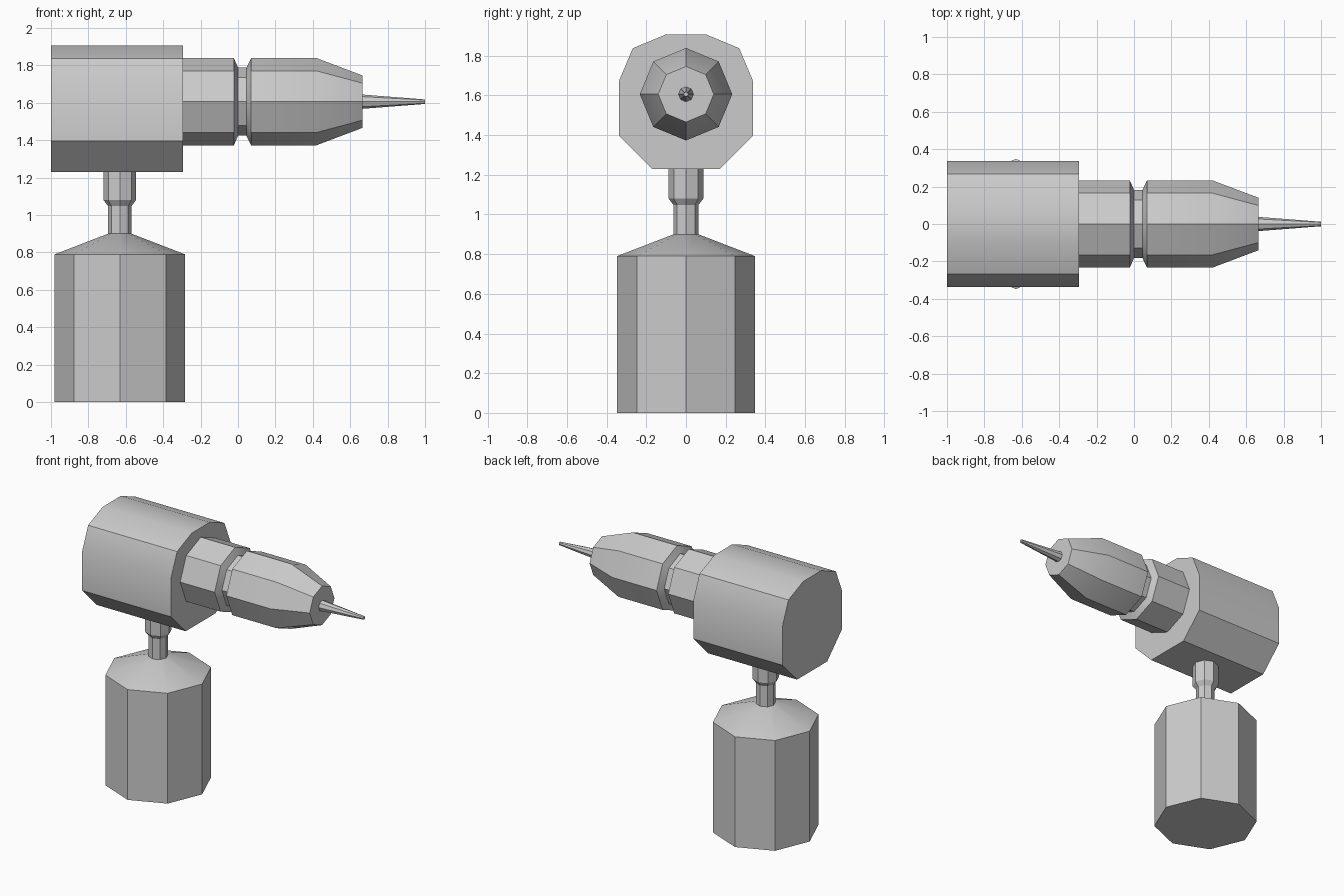
import bpy, bmesh
from math import cos, sin, pi, radians
from mathutils import Vector

if "Cube" in bpy.data.objects:
    bpy.data.objects.remove(bpy.data.objects["Cube"])


def loft(name, rings):
    """Skin a list of equal-length point rings and cap both ends."""
    bm = bmesh.new()
    loops = [[bm.verts.new(p) for p in ring] for ring in rings]
    n = len(loops[0])
    for a, b in zip(loops, loops[1:]):
        for i in range(n):
            j = (i + 1) % n
            bm.faces.new((a[i], a[j], b[j], b[i]))
    bm.faces.new(loops[0])
    bm.faces.new(loops[-1])
    bmesh.ops.recalc_face_normals(bm, faces=bm.faces)
    me = bpy.data.meshes.new(name)
    bm.to_mesh(me)
    bm.free()
    ob = bpy.data.objects.new(name, me)
    bpy.context.collection.objects.link(ob)
    bpy.ops.object.select_all(action='DESELECT')
    ob.select_set(True)
    bpy.context.view_layer.objects.active = ob
    bpy.ops.object.shade_smooth_by_angle(angle=radians(30))
    return ob


def lathe(name, profile, origin, u, v, axis, sides=8):
    """Turn (radius, distance along axis) pairs into a faceted solid."""
    o, u, v, axis = map(Vector, (origin, u, v, axis))
    return loft(name, [[o + axis * d + r * (u * cos(2 * pi * i / sides) + v * sin(2 * pi * i / sides))
                        for i in range(sides)] for r, d in profile])


X, Y, Z = (1, 0, 0), (0, 1, 0), (0, 0, 1)
BARREL = (0, 0, 1.606)
TANK = (-0.632, 0, 0)

# main housing: mirrored half section extruded along x
half = [(0.17, 1.23), (0.337, 1.397), (0.337, 1.675), (0.268, 1.838), (0.102, 1.907)]
section = half + [(-y, z) for y, z in reversed(half)]
loft("housing", [[(x, y, z) for y, z in section] for x in (-1.0, -0.295)])

# grooved nose and needle tip along x
lathe("nose", [(0.233, -0.295), (0.233, -0.022), (0.182, 0.0), (0.182, 0.045),
               (0.233, 0.07), (0.233, 0.42), (0.14, 0.666)], BARREL, Y, Z, X)
lathe("needle", [(0.038, 0.666), (0.012, 1.0)], BARREL, Y, Z, X)

# tank with sloped shoulder, and stepped neck up to the housing
lathe("tank", [(0.348, 0), (0.348, 0.79), (0.063, 0.9)], TANK, X, Y, Z)
lathe("neck", [(0.063, 0.9), (0.063, 1.048), (0.087, 1.08), (0.087, 1.23)], TANK, X, Y, Z)
